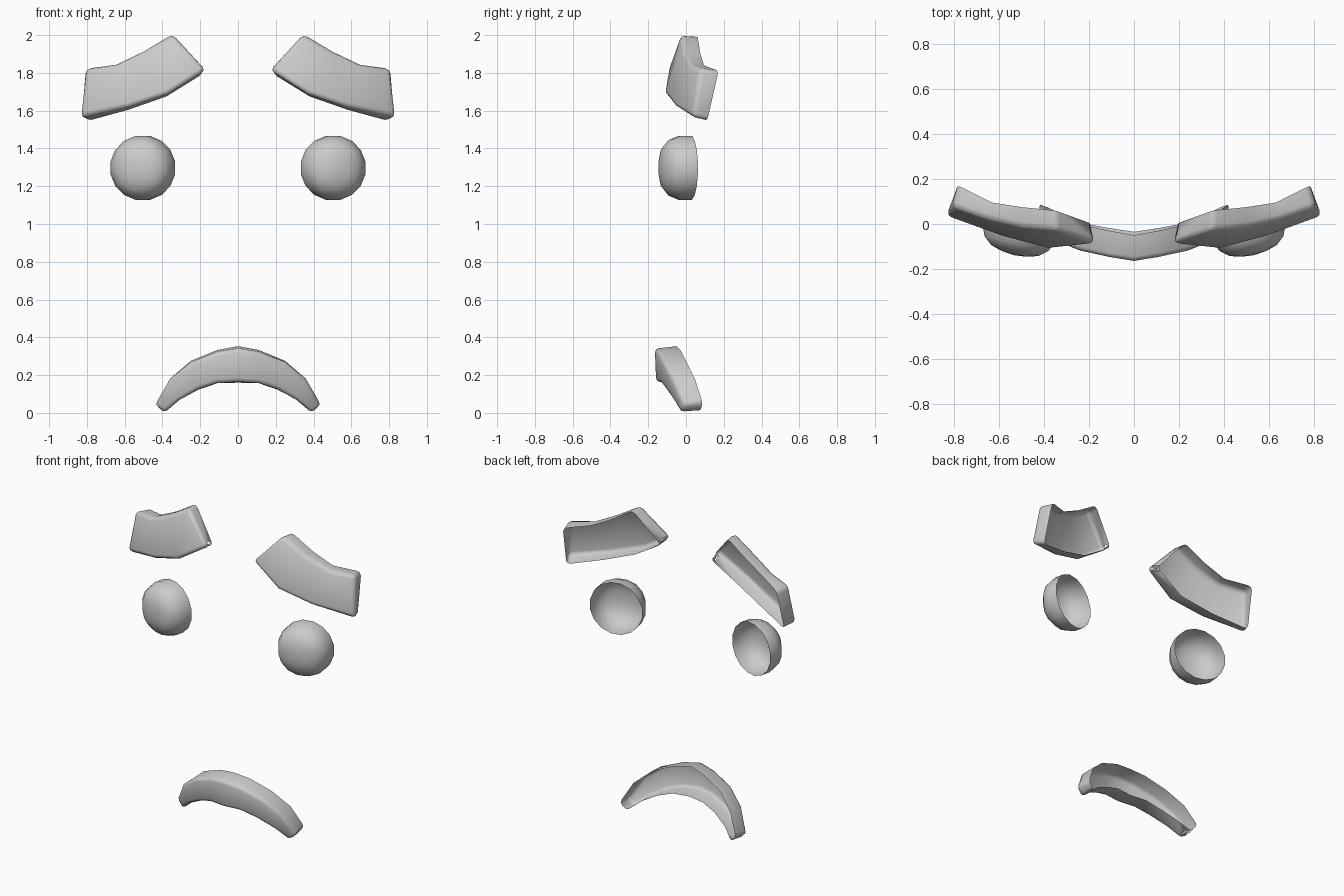
import bpy, bmesh, math
from mathutils import Vector, Matrix

if "Cube" in bpy.data.objects:
    bpy.data.objects.remove(bpy.data.objects["Cube"])


def finish(name, bm, mirror):
    # Faces point to the front, shading is smooth, the back stays open
    bmesh.ops.recalc_face_normals(bm, faces=bm.faces)
    bm.normal_update()
    if sum(f.normal.y * f.calc_area() for f in bm.faces) > 0:
        bmesh.ops.reverse_faces(bm, faces=bm.faces)
    me = bpy.data.meshes.new(name)
    bm.to_mesh(me)
    bm.free()
    ob = bpy.data.objects.new(name, me)
    bpy.context.collection.objects.link(ob)
    for p in me.polygons:
        p.use_smooth = True
    if mirror:
        ob.modifiers.new("mirror", "MIRROR").use_mirror_merge = False
    return ob


def shell(name, columns, bevel, mirror):
    # Each column: back top, front top, front bottom, back bottom
    bm = bmesh.new()
    grid = [[bm.verts.new(p) for p in col] for col in columns]
    for a, b in zip(grid, grid[1:]):
        for i in range(3):
            bm.faces.new((a[i], a[i + 1], b[i + 1], b[i]))
    for end in (grid[0], grid[-1]):
        bm.faces.new(end)
    edges = [bm.edges.get((a[i], b[i])) for a, b in zip(grid, grid[1:]) for i in (1, 2)]
    for c in (grid[0], grid[-1]):
        edges += [bm.edges.get((c[i], c[i + 1])) for i in range(3)]
    bmesh.ops.bevel(bm, geom=edges, offset=bevel, segments=2, profile=0.5,
                    affect='EDGES', clamp_overlap=True)
    return finish(name, bm, mirror)


# Eyebrows
shell("eyebrow", [
    [(.35, .06, 2.0), (.345, -.03, 2.005), (.165, -.09, 1.82), (.185, .0, 1.795)],
    [(.50, .075, 1.905), (.50, -.015, 1.915), (.37, -.115, 1.69), (.38, -.01, 1.675)],
    [(.63, .095, 1.84), (.65, .02, 1.845), (.58, -.06, 1.62), (.58, .04, 1.605)],
    [(.785, .172, 1.81), (.81, .075, 1.825), (.84, .035, 1.565), (.80, .112, 1.545)],
], .025, True)

# Mouth: half the arc, then its reflection
half = [
    [(0, -.05, .353), (0, -.165, .34), (0, -.158, .165), (0, -.035, .16)],
    [(.11, -.03, .333), (.11, -.148, .322), (.11, -.135, .158), (.11, -.018, .157)],
    [(.25, .0, .275), (.25, -.118, .268), (.21, -.11, .125), (.21, .0, .123)],
    [(.355, .045, .185), (.36, -.072, .18), (.31, -.07, .068), (.31, .035, .07)],
    [(.425, .088, .055), (.442, -.01, .04), (.39, -.03, .0), (.385, .075, .006)],
]
flip = [[(-x, y, z) for x, y, z in col] for col in half[:0:-1]]
shell("mouth", flip + half, .02, False)

# Eyes: squarish domes turned outwards, open at the back
rings = [(.172, 0, 0), (.172, .06, 0), (.15, .115, .1), (.112, .147, .3), (.06, .162, .5)]
n = 16
bm = bmesh.new()
loops = []
for r, d, sq in rings:
    ring = []
    for k in range(n):
        a = 2 * math.pi * (k + .5) / n
        c, s = math.cos(a), math.sin(a)
        q = r * (.93 / max(abs(c), abs(s))) ** sq
        ring.append(bm.verts.new((q * c, -d, q * s)))
    loops.append(ring)
for a, b in zip(loops, loops[1:]):
    for k in range(n):
        j = (k + 1) % n
        bm.faces.new((a[k], a[j], b[j], b[k]))
tip = bm.verts.new((0, -.168, 0))
for k in range(n):
    bm.faces.new((loops[-1][k], loops[-1][(k + 1) % n], tip))
bm.transform(Matrix.Translation((.497, .025, 1.297)) @ Matrix.Rotation(math.radians(13), 4, 'Z'))
finish("eye", bm, True)
